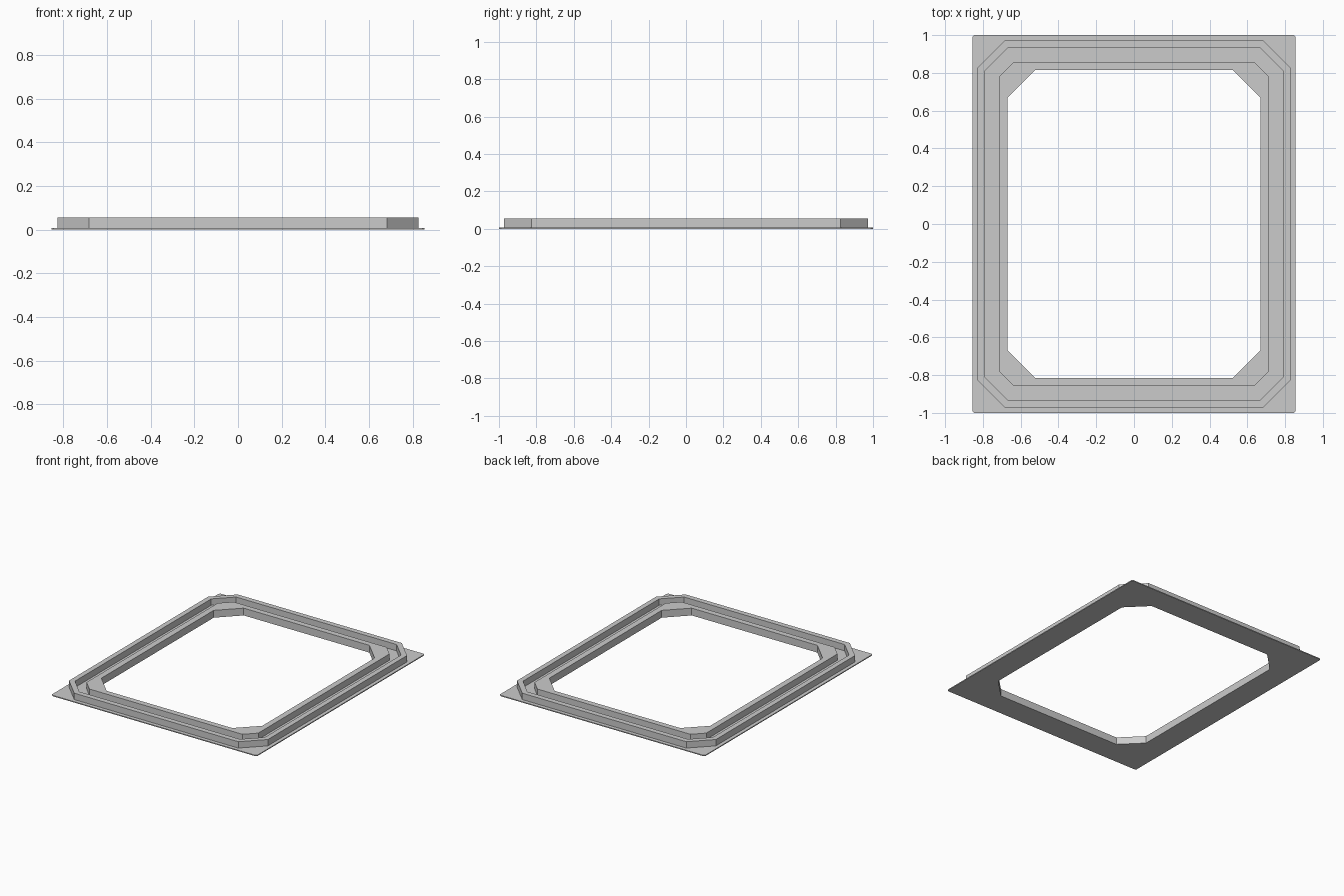
import bpy
import bmesh

cube = bpy.data.objects.get("Cube")
if cube:
    bpy.data.objects.remove(cube, do_unlink=True)

# Single grey material
grey = bpy.data.materials.new("light_grey")
grey.use_nodes = True
COLOUR = (0.6, 0.6, 0.6, 1.0)
grey.diffuse_color = COLOUR
grey.node_tree.nodes["Principled BSDF"].inputs["Base Color"].default_value = COLOUR


def chamfered(hx, hy, cut):
    """Rectangle with cut corners, counter-clockwise from the right side."""
    return [(hx, -hy + cut), (hx, hy - cut), (hx - cut, hy), (-hx + cut, hy),
            (-hx, hy - cut), (-hx, -hy + cut), (-hx + cut, -hy), (hx - cut, -hy)]


def frame(name, outer, inner, z0, z1):
    """Closed ring between two matching outlines."""
    bm = bmesh.new()
    loops = [[bm.verts.new((x, y, z)) for x, y in outline]
             for outline, z in ((outer, z0), (outer, z1), (inner, z1), (inner, z0))]
    count = len(outer)
    for a, b in zip(loops, loops[1:] + loops[:1]):
        for i in range(count):
            j = (i + 1) % count
            bm.faces.new((a[i], a[j], b[j], b[i]))
    bmesh.ops.recalc_face_normals(bm, faces=bm.faces)
    mesh = bpy.data.meshes.new(name)
    bm.to_mesh(mesh)
    bm.free()
    mesh.materials.append(grey)
    obj = bpy.data.objects.new(name, mesh)
    bpy.context.collection.objects.link(obj)
    return obj


BASE_TOP = 0.007
TOP = 0.055
opening = chamfered(0.67, 0.815, 0.147)

# Thin base flange with slightly trimmed corners
frame("base_plate", chamfered(0.855, 1.0, 0.01), opening, 0, BASE_TOP)

# Two raised walls with an open channel between them
frame("outer_rim", chamfered(0.828, 0.972, 0.145),
      chamfered(0.79, 0.932, 0.122), BASE_TOP, TOP)
frame("inner_rim", chamfered(0.715, 0.858, 0.078), opening, BASE_TOP, TOP)
